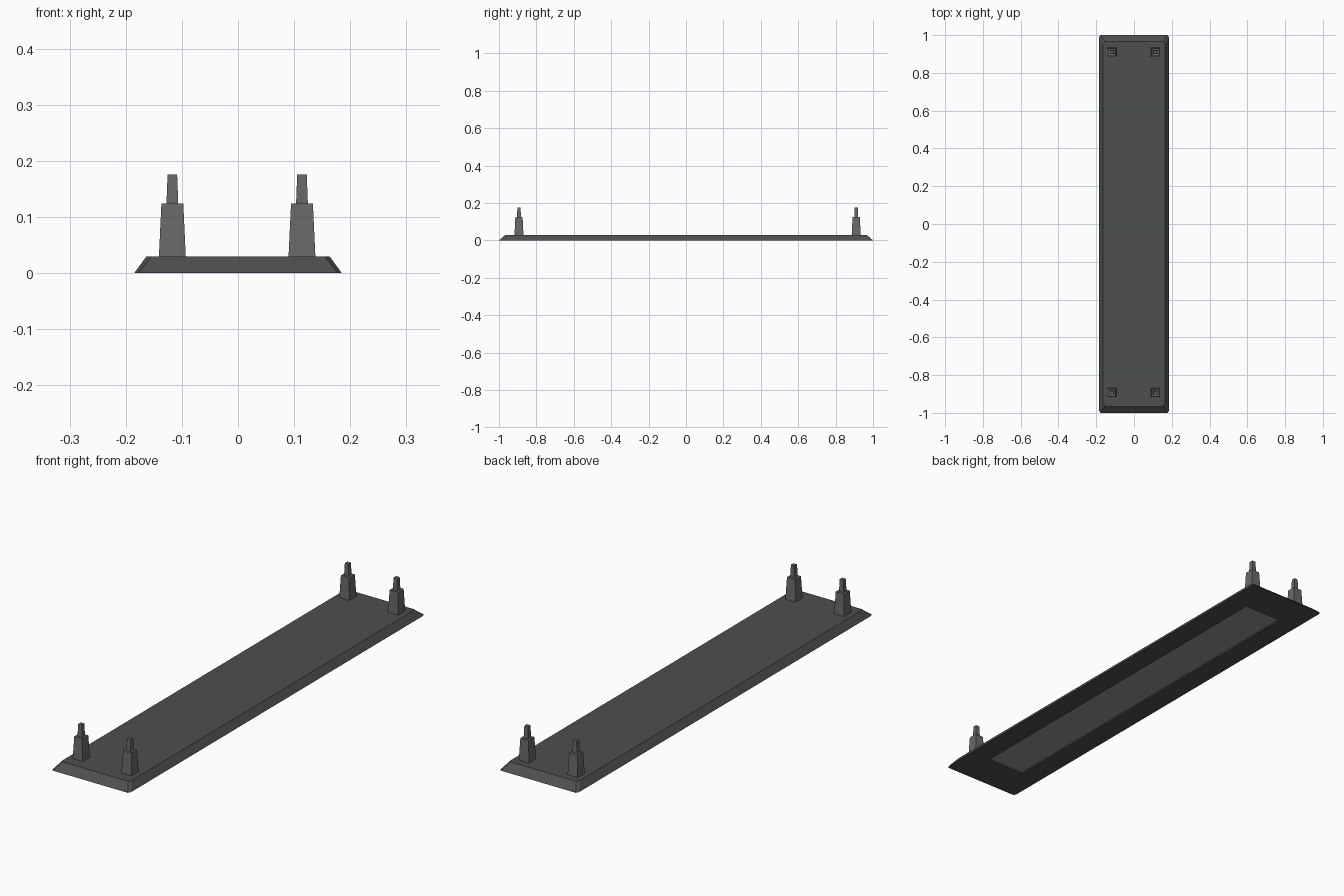
import bpy, bmesh

if "Cube" in bpy.data.objects:
    bpy.data.objects.remove(bpy.data.objects["Cube"])


def material(name, c):
    m = bpy.data.materials.new(name)
    m.diffuse_color = (*c, 1)
    m.use_nodes = True
    m.node_tree.nodes["Principled BSDF"].inputs["Base Color"].default_value = m.diffuse_color
    return m


def ring(hx, hy, z, cx=0.0, cy=0.0, x=0.0, y=0.0):
    """Rectangle outline; with clipped corners when cx, cy are given."""
    pts = []
    for sx, sy in ((1, 1), (-1, 1), (-1, -1), (1, -1)):
        a = (x + sx * hx, y + sy * (hy - cy), z)
        b = (x + sx * (hx - cx), y + sy * hy, z)
        if cx == 0:
            pts.append(a)
        else:
            pts += [a, b] if sx * sy > 0 else [b, a]
    return pts


def loft(name, rings, mat):
    """Bridge successive outlines and cap both ends."""
    bm = bmesh.new()
    loops = [[bm.verts.new(p) for p in r] for r in rings]
    for lo, hi in zip(loops, loops[1:]):
        n = len(lo)
        for i in range(n):
            j = (i + 1) % n
            bm.faces.new((lo[i], lo[j], hi[j], hi[i]))
    bm.faces.new(loops[0][::-1])
    bm.faces.new(loops[-1])
    bmesh.ops.recalc_face_normals(bm, faces=bm.faces)
    me = bpy.data.meshes.new(name)
    bm.to_mesh(me)
    bm.free()
    me.materials.append(mat)
    ob = bpy.data.objects.new(name, me)
    bpy.context.collection.objects.link(ob)
    return ob


dark = material("dark_grey", (0.075, 0.08, 0.075))
grey = material("mid_grey", (0.14, 0.14, 0.14))
light = material("panel_grey", (0.3, 0.3, 0.3))

# Sloped base plate with clipped corners and a shallow recess underneath
loft("base_plate", [
    ring(0.09, 0.84, 0.006, 0.001, 0.001),
    ring(0.09, 0.84, 0.0, 0.001, 0.001),
    ring(0.185, 1.0, 0.0, 0.007, 0.012),
    ring(0.163, 0.965, 0.03, 0.009, 0.014),
], dark)

# Pad set in the underside recess
loft("underside_pad", [ring(0.088, 0.838, 0.004), ring(0.088, 0.838, 0.0065)], light)

# Stepped, tapered pegs near the four corners
for fx, x in (("left", -0.117), ("right", 0.114)):
    for fy, y in (("front", -0.893), ("back", 0.91)):
        loft(f"peg_{fy}_{fx}", [
            ring(h, h, z, x=x, y=y) for h, z in
            ((0.024, 0.028), (0.0195, 0.124), (0.0105, 0.124), (0.0085, 0.176))
        ], grey)
